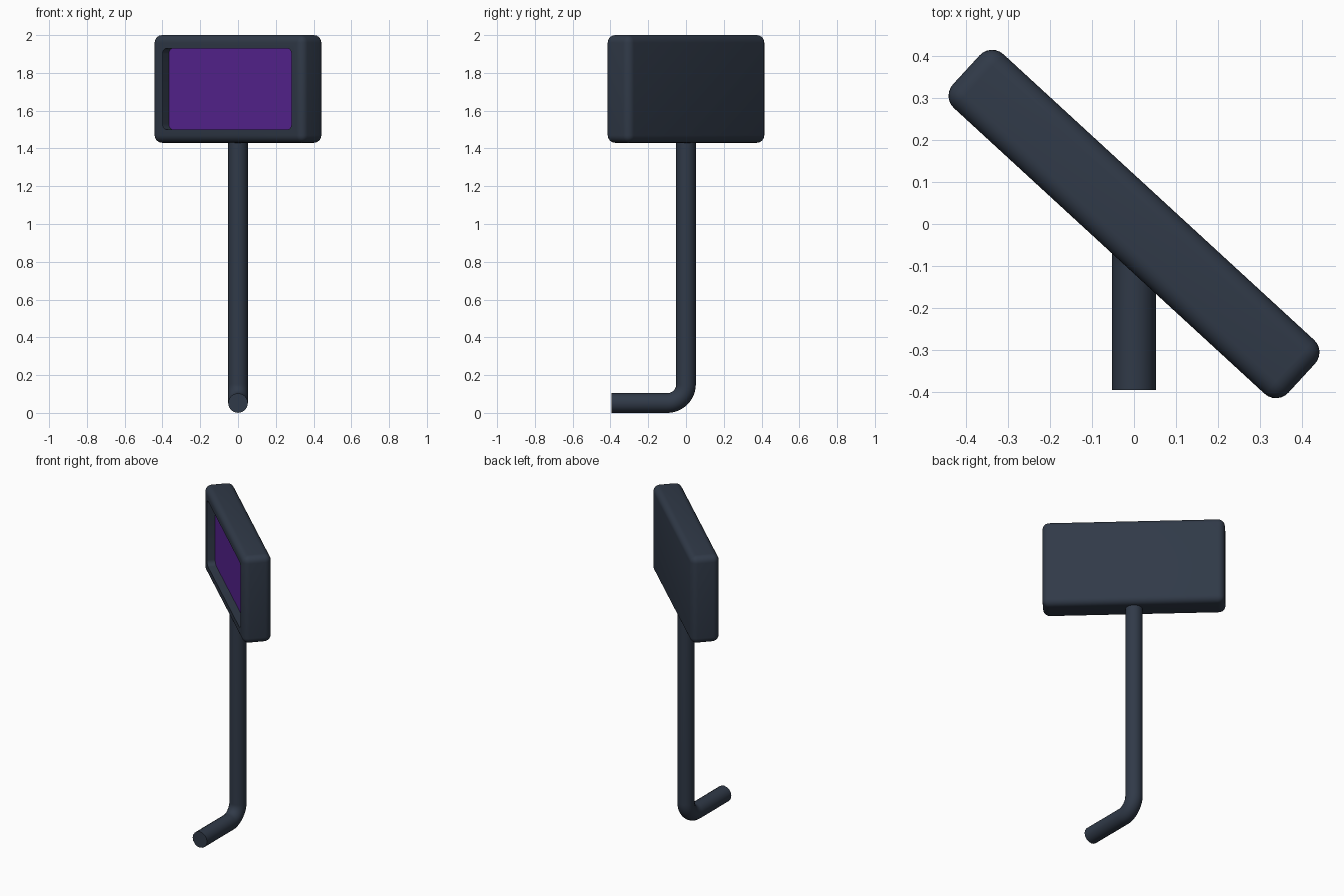
import bpy, bmesh, math
from mathutils import Matrix

if "Cube" in bpy.data.objects:
    bpy.data.objects.remove(bpy.data.objects["Cube"])

ANGLE = math.radians(-42.6)


def material(name, rgb):
    m = bpy.data.materials.new(name)
    m.diffuse_color = (*rgb, 1)
    m.use_nodes = True
    m.node_tree.nodes["Principled BSDF"].inputs["Base Color"].default_value = m.diffuse_color
    return m


def rounded_box(name, size, loc, radius, segs, mat=None, only_y=False):
    """Box with rounded edges; only_y rounds just the edges running front to back."""
    bm = bmesh.new()
    bmesh.ops.create_cube(bm, size=1, matrix=Matrix.Diagonal((*size, 1)))
    edges = [e for e in bm.edges
             if not only_y or abs(e.verts[0].co.y - e.verts[1].co.y) > 1e-4]
    bmesh.ops.bevel(bm, geom=edges, offset=radius, segments=segs, profile=0.5,
                    affect='EDGES')
    bmesh.ops.translate(bm, vec=loc, verts=bm.verts)
    me = bpy.data.meshes.new(name)
    bm.to_mesh(me)
    bm.free()
    ob = bpy.data.objects.new(name, me)
    bpy.context.collection.objects.link(ob)
    if mat:
        me.materials.append(mat)
    ob.rotation_euler.z = ANGLE
    return ob


def activate(ob):
    bpy.ops.object.select_all(action='DESELECT')
    ob.select_set(True)
    bpy.context.view_layer.objects.active = ob


dark = material("dark_slate", (0.03, 0.042, 0.065))
purple = material("purple", (0.1, 0.018, 0.3))

# Display housing with a recessed front
housing = rounded_box("housing", (1.084, 0.174, 0.57), (0, 0, 1.715), 0.04, 6, dark)
cutter = rounded_box("recess_cutter", (0.928, 0.2, 0.43), (0, -0.135, 1.715), 0.03, 6,
                     dark, only_y=True)
cutter.hide_render = True
bpy.context.view_layer.update()
activate(housing)
mod = housing.modifiers.new("recess", 'BOOLEAN')
mod.operation = 'DIFFERENCE'
mod.solver = 'EXACT'
mod.object = cutter
bpy.ops.object.modifier_apply(modifier=mod.name)
bpy.data.objects.remove(cutter)
bpy.ops.object.shade_smooth_by_angle(angle=math.radians(35))

# Screen panel on the recess floor
rounded_box("screen", (0.928, 0.006, 0.43), (0, -0.034, 1.715), 0.03, 6, purple,
            only_y=True)

# Bent pole: foot running forward, rounded elbow, upright
R, B = 0.052, 0.1
path = [(0, -0.395, R)]
for i in range(13):
    a = math.pi / 2 * i / 12
    path.append((0, -B + B * math.sin(a), R + B - B * math.cos(a)))
path.append((0, 0, 1.46))
cu = bpy.data.curves.new("pole", 'CURVE')
cu.dimensions = '3D'
cu.bevel_depth = R
cu.bevel_resolution = 6
cu.use_fill_caps = True
sp = cu.splines.new('POLY')
sp.points.add(len(path) - 1)
for p, co in zip(sp.points, path):
    p.co = (*co, 1)
cu.materials.append(dark)
pole = bpy.data.objects.new("pole", cu)
bpy.context.collection.objects.link(pole)
activate(pole)
bpy.ops.object.convert(target='MESH')
bpy.ops.object.shade_smooth_by_angle(angle=math.radians(35))
